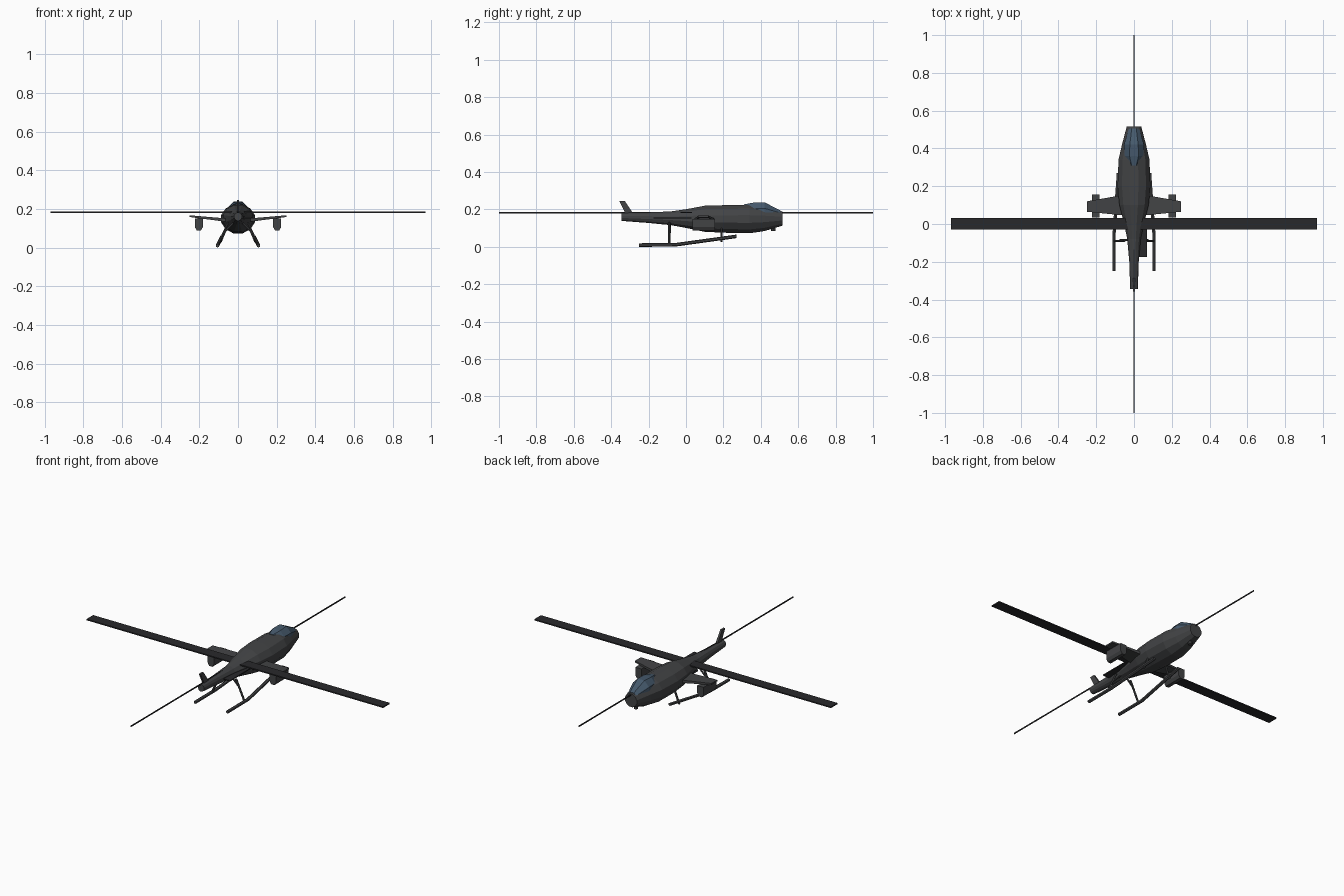
import bpy, bmesh, math
from mathutils import Vector

if "Cube" in bpy.data.objects:
    bpy.data.objects.remove(bpy.data.objects["Cube"])


def material(name, rgb):
    m = bpy.data.materials.new(name)
    m.diffuse_color = (*rgb, 1)
    m.use_nodes = True
    m.node_tree.nodes["Principled BSDF"].inputs["Base Color"].default_value = m.diffuse_color
    return m


HULL = material("hull_grey", (0.055, 0.057, 0.06))
DARK = material("rotor_black", (0.022, 0.022, 0.024))
GLASS = material("canopy_blue", (0.06, 0.1, 0.15))


def finish(name, bm, mat):
    bmesh.ops.recalc_face_normals(bm, faces=bm.faces)
    me = bpy.data.meshes.new(name)
    bm.to_mesh(me)
    bm.free()
    ob = bpy.data.objects.new(name, me)
    bpy.context.collection.objects.link(ob)
    me.materials.append(mat)
    return ob


def loft(name, rings, mat):
    """Join rings of equal point count and cap both ends."""
    bm = bmesh.new()
    rows = [[bm.verts.new(p) for p in ring] for ring in rings]
    n = len(rows[0])
    for a, b in zip(rows, rows[1:]):
        for i in range(n):
            bm.faces.new((a[i], a[(i + 1) % n], b[(i + 1) % n], b[i]))
    bm.faces.new(rows[0])
    bm.faces.new(rows[-1])
    return finish(name, bm, mat)


def oval(y, half_w, z0, z1, n=12):
    zc, h = (z0 + z1) / 2, (z1 - z0) / 2
    return [(half_w * math.cos(math.tau * (i + .5) / n), y,
             zc + h * math.sin(math.tau * (i + .5) / n) / math.cos(math.pi / n) * .98) for i in range(n)]


def rect(x, y0, y1, z0, z1):
    return [(x, y0, z0), (x, y1, z0), (x, y1, z1), (x, y0, z1)]


def box(name, x0, x1, y0, y1, z0, z1, mat):
    return loft(name, [rect(x0, y0, y1, z0, z1), rect(x1, y0, y1, z0, z1)], mat)


def tube(name, pts, r, mat, n=6):
    pts = [Vector(p) for p in pts]
    rings = []
    for i, p in enumerate(pts):
        d = (pts[min(i + 1, len(pts) - 1)] - pts[max(i - 1, 0)]).normalized()
        u = d.cross(Vector((1, 0, 0))).normalized()
        v = d.cross(u)
        rings.append([p + r * (u * math.cos(math.tau * k / n) + v * math.sin(math.tau * k / n))
                      for k in range(n)])
    return loft(name, rings, mat)


def mirror(ob):
    ob.modifiers.new("mirror", 'MIRROR')


# Fuselage with tail boom: y, half width, bottom, top
stations = [(-.345, .021, .138, .182), (-.2, .026, .127, .185), (-.08, .037, .115, .19),
            (0, .054, .1, .202), (.1, .08, .079, .221), (.2, .09, .074, .224),
            (.34, .085, .071, .226), (.42, .066, .083, .215), (.515, .04, .112, .19)]
loft("fuselage", [oval(*s) for s in stations], HULL)

# Faceted canopy: y, lower half width, upper half width, base z, top z
canopy = [(.31, .03, .012, .19, .227), (.36, .05, .024, .185, .236),
          (.42, .054, .022, .185, .238), (.505, .028, .012, .172, .194)]
loft("canopy", [[(-w, y, a), (w, y, a), (w * .98, y, a + (b - a) * .4), (t, y, b), (-t, y, b),
                 (-w * .98, y, a + (b - a) * .4)] for y, w, t, a, b in canopy], GLASS)

# Sensor under the nose
tube("nose_sensor", [(0, .467, .125), (0, .467, .085)], .012, HULL, 8)

# Tail fin and side plate
fin = [(-.322, .175), (-.28, .175), (-.328, .246), (-.358, .246)]
loft("tail_fin", [[(x, y, z) for y, z in fin] for x in (-.006, .006)], HULL)
box("tail_plate", .02, .07, -.175, .03, .151, .157, DARK)

# Stub wings and weapon pods
mirror(loft("stub_wing", [rect(.05, .045, .155, .132, .15), rect(.25, .065, .12, .158, .167)], HULL))
pod = [(.182, .105), (.192, .088), (.213, .088), (.223, .105), (.223, .15), (.182, .15)]
mirror(loft("weapon_pod", [[(x, y, z) for x, z in pod] for y in (.035, .155)], HULL))
mirror(box("pod_pylon", .195, .21, .07, .125, .145, .162, HULL))

# Landing skids and struts
mirror(tube("skid", [(.106, -.25, .0095), (.106, -.06, .0105), (.083, .27, .056)], .0095, HULL))
mirror(tube("rear_strut", [(.106, -.09, .01), (.05, -.09, .13)], .006, HULL))
mirror(tube("rear_cross_bar", [(.075, -.085, .075), (.02, -.085, .13)], .005, HULL))
mirror(tube("front_strut", [(.09, .19, .028), (.06, .19, .1)], .006, HULL))

# Main rotor: one broad blade across, one edge-on along the body
box("cross_blade", -.97, .97, -.03, .032, .18, .187, DARK)
box("long_blade", -.0015, .0015, -1, 1, .179, .187, DARK)
